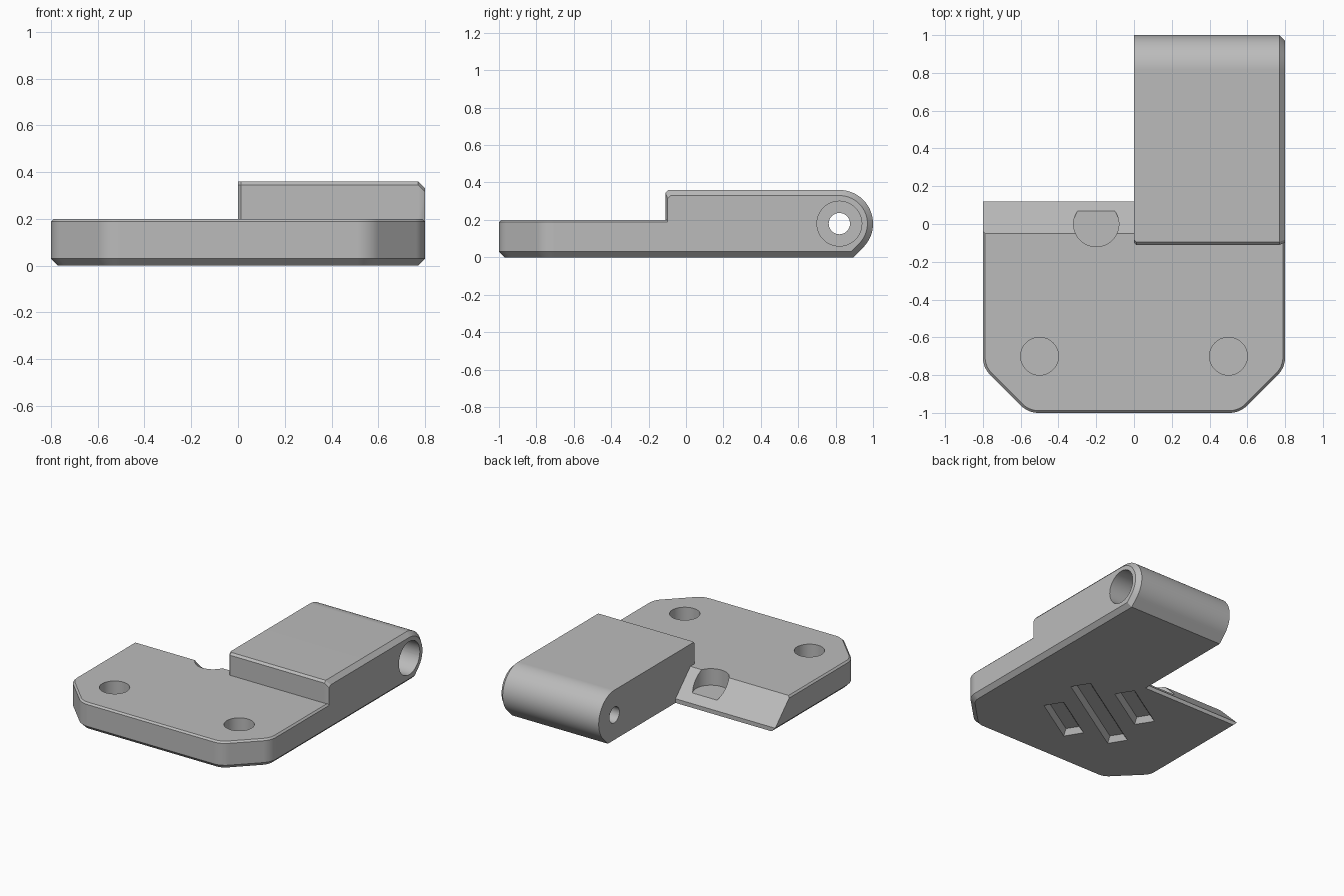
import bpy, bmesh
from math import sin, cos, radians, sqrt, pi
from mathutils import Matrix, Vector

cube = bpy.data.objects.get("Cube")
if cube:
    bpy.data.objects.remove(cube, do_unlink=True)

grey = bpy.data.materials.new("plain_grey")
grey.use_nodes = True
grey.diffuse_color = (0.5, 0.5, 0.5, 1)
grey.node_tree.nodes["Principled BSDF"].inputs["Base Color"].default_value = (0.5, 0.5, 0.5, 1)


def loft(name, loops):
    """Bridge matching closed loops and cap both ends."""
    bm = bmesh.new()
    rings = [[bm.verts.new(p) for p in loop] for loop in loops]
    n = len(rings[0])
    for a, b in zip(rings, rings[1:]):
        for i in range(n):
            j = (i + 1) % n
            bm.faces.new((a[i], a[j], b[j], b[i]))
    bm.faces.new(rings[0])
    bm.faces.new(rings[-1])
    bmesh.ops.recalc_face_normals(bm, faces=bm.faces)
    mesh = bpy.data.meshes.new(name)
    bm.to_mesh(mesh)
    bm.free()
    mesh.materials.append(grey)
    ob = bpy.data.objects.new(name, mesh)
    bpy.context.collection.objects.link(ob)
    return ob


def combine(target, tool, operation="DIFFERENCE"):
    """Apply a boolean and discard the tool."""
    tool.hide_render = True
    mod = target.modifiers.new("combine", "BOOLEAN")
    mod.object, mod.operation, mod.solver = tool, operation, "EXACT"
    bpy.context.view_layer.objects.active = target
    bpy.ops.object.modifier_apply(modifier=mod.name)
    bpy.data.objects.remove(tool, do_unlink=True)


def arc(cx, cy, r, start, end, steps):
    angles = [radians(start + (end - start) * i / steps) for i in range(steps + 1)]
    return [(cx + r * cos(a), cy + r * sin(a)) for a in angles]


def drill(target, centre, radius, start, end, axis):
    """Cut a round hole along x or z."""
    ring = arc(*centre, radius, 0, 360, 48)[:-1]
    place = (lambda p, t: (t, *p)) if axis == "x" else (lambda p, t: (*p, t))
    combine(target, loft("hole_cutter", [[place(p, t) for p in ring] for t in (start, end)]))


# Base plate: clipped, rounded front corners with edge bevels
def plate_outline(inset, z):
    r, back = 0.13, 0.12
    t = r * sqrt(2)
    side = 0.8 - r
    side_y = -0.76 + r * (sqrt(2) - 1)
    front_x = 0.56 - r * (sqrt(2) - 1)
    right = arc(front_x, -1 + r, r - inset, -90, -45, 8)
    right += arc(side, side_y, r - inset, -45, 0, 8)
    right.append((0.8 - inset, back))
    left = [(-x, y) for x, y in reversed(right)]
    return [(x, y, z) for x, y in right + left]


body = loft("hinge_plate", [plate_outline(d, z) for d, z in
                            ((0.03, 0), (0, 0.03), (0, 0.188), (0.012, 0.2))])

# Sloping rear edge on the open side
wedge = [(-0.15, 0.3), (0.13, 0.02), (0.13, 0.3)]
combine(body, loft("slope_cutter", [[(x, y, z) for y, z in wedge] for x in (-0.9, 0.005)]))


# Raised hinge block with a rounded, self-supporting rear end
def block_profile(x, inset, front):
    r = 0.18 - inset
    pts = [(-0.11 + front, inset), (-0.11 + front, 0.345 - inset), (-0.095 + front, 0.36 - inset)]
    pts += arc(0.82, 0.18, r, 90, -45, 30)
    pts.append((0.64 + inset + r * sqrt(2), inset))
    return [(x, y, z) for y, z in pts]


block = loft("hinge_block", [block_profile(*p) for p in
                             ((0, 0, 0.012), (0.012, 0, 0), (0.77, 0, 0), (0.8, 0.03, 0.012))])
combine(body, block, "UNION")

# Pivot hole and its wide counterbore
drill(body, (0.82, 0.18), 0.057, -0.1, 0.9, "x")
drill(body, (0.82, 0.18), 0.12, 0.4, 0.9, "x")

# Blind round pockets in the plate, and one in the slope
for x in (-0.5, 0.5):
    drill(body, (x, -0.7), 0.1, 0.06, 0.3, "z")
drill(body, (-0.2, 0), 0.12, 0.08, 0.3, "z")

# Three tapered slots in the underside
turn = Matrix.Rotation(radians(32), 3, "Z")
for offset, length in ((-0.25, 0.43), (0, 0.8), (0.25, 0.43)):
    loops = []
    for z in (-0.04, 0.04):
        a, b = length / 2 - z * 0.6, 0.07 - z * 0.6
        loops.append([turn @ Vector((sx * a, offset + sy * b, 0)) + Vector((0.02, -0.34, z))
                      for sx, sy in ((-1, -1), (1, -1), (1, 1), (-1, 1))])
    combine(body, loft("slot_cutter", loops))

# Smooth the curves, keep the bevels crisp
bpy.ops.object.select_all(action="DESELECT")
body.select_set(True)
bpy.context.view_layer.objects.active = body
bpy.ops.object.shade_smooth_by_angle(angle=pi / 6)
weighted = body.modifiers.new("weighted_normals", "WEIGHTED_NORMAL")
weighted.keep_sharp = True
